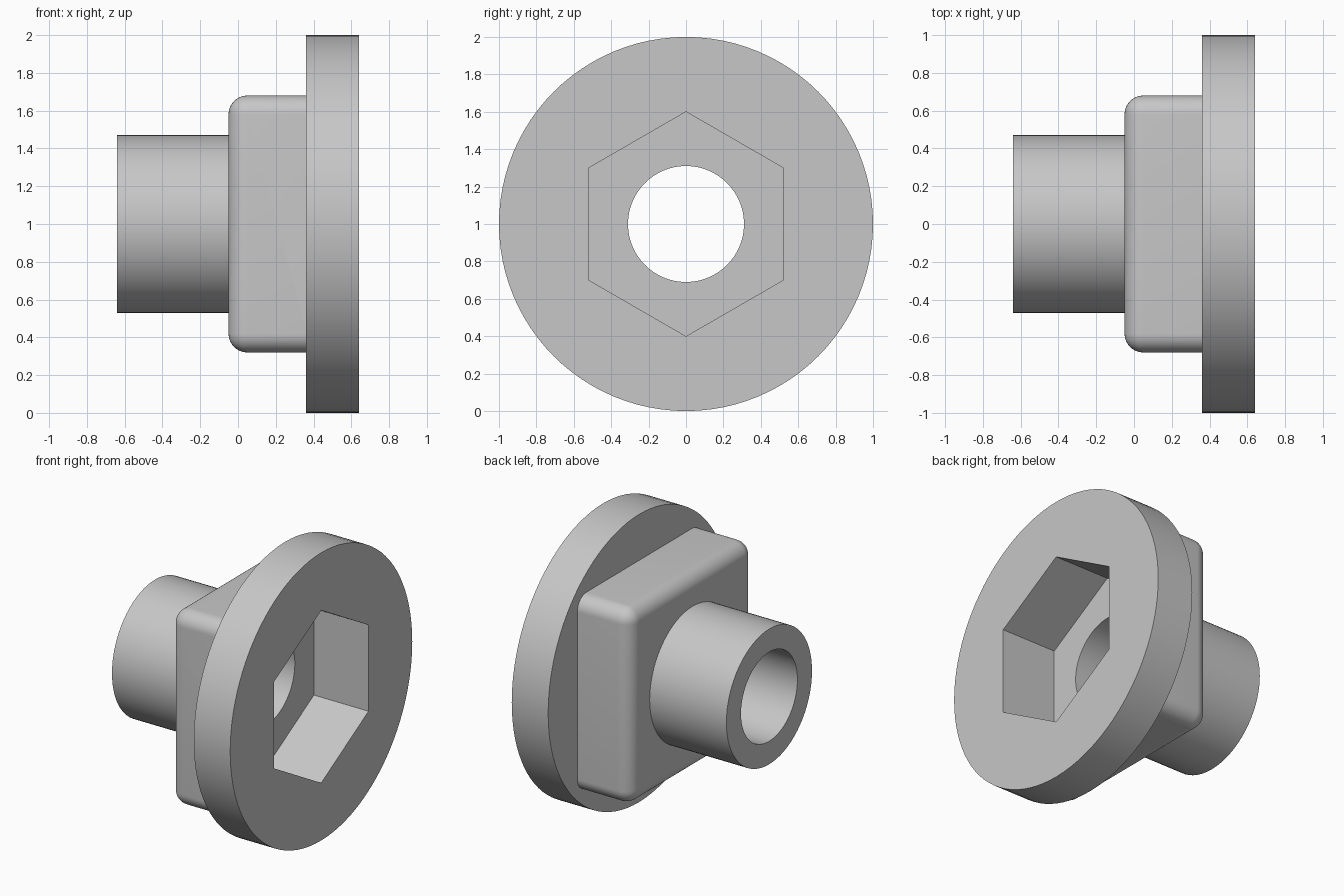
import bpy, bmesh
from math import sin, cos, tau, radians
from mathutils import Vector

cube = bpy.data.objects.get("Cube")
if cube:
    bpy.data.objects.remove(cube, do_unlink=True)

CENTRE_Z = 1.0
SEGMENTS = 96

grey = bpy.data.materials.new("plain grey")
grey.use_nodes = True
grey.diffuse_color = (0.57, 0.57, 0.57, 1)
grey.node_tree.nodes["Principled BSDF"].inputs["Base Color"].default_value = grey.diffuse_color


def add_object(name, bm):
    bmesh.ops.recalc_face_normals(bm, faces=bm.faces)
    mesh = bpy.data.meshes.new(name)
    bm.to_mesh(mesh)
    bm.free()
    mesh.materials.append(grey)
    obj = bpy.data.objects.new(name, mesh)
    bpy.context.collection.objects.link(obj)
    return obj


def prism(name, radius, x0, x1, sides=SEGMENTS):
    """Regular prism along x with one corner pointing straight up."""
    bm = bmesh.new()
    ring = [bm.verts.new((x0, radius * sin(tau * i / sides),
                          CENTRE_Z + radius * cos(tau * i / sides)))
            for i in range(sides)]
    base = bm.faces.new(ring)
    top = bmesh.ops.extrude_face_region(bm, geom=[base])["geom"]
    bmesh.ops.translate(bm, vec=(x1 - x0, 0, 0),
                        verts=[g for g in top if isinstance(g, bmesh.types.BMVert)])
    return add_object(name, bm)


def rounded_block(name, half, x0, x1, radius):
    """Square block, rounded everywhere except around its +x face."""
    bm = bmesh.new()
    bmesh.ops.create_cube(bm, size=1)
    bmesh.ops.scale(bm, vec=(x1 - x0, 2 * half, 2 * half), verts=bm.verts)
    bmesh.ops.translate(bm, vec=Vector(((x0 + x1) / 2, 0, CENTRE_Z)), verts=bm.verts)
    middle = (x0 + x1) / 2
    edges = [e for e in bm.edges if any(v.co.x < middle for v in e.verts)]
    bmesh.ops.bevel(bm, geom=edges, offset=radius, segments=10,
                    profile=0.5, affect="EDGES")
    return add_object(name, bm)


def combine(target, tool, operation):
    mod = target.modifiers.new(operation.title(), "BOOLEAN")
    mod.operation = operation
    mod.solver = "EXACT"
    mod.object = tool
    bpy.context.view_layer.objects.active = target
    bpy.ops.object.modifier_apply(modifier=mod.name)
    bpy.data.objects.remove(tool, do_unlink=True)


# Solid parts: round flange, square block and tube, overlapping slightly
fitting = prism("flanged_fitting", 1.0, 0.36, 0.64)
combine(fitting, rounded_block("square_block", 0.68, -0.05, 0.45, 0.1), "UNION")
combine(fitting, prism("tube", 0.47, -0.64, 0.1), "UNION")

# Hexagonal pocket in the flange face and a round bore right through
combine(fitting, prism("hex_pocket", 0.6, 0.22, 0.8, sides=6), "DIFFERENCE")
combine(fitting, prism("bore", 0.31, -0.8, 0.8), "DIFFERENCE")

# Smooth curved walls, crisp rims
bpy.ops.object.select_all(action="DESELECT")
fitting.select_set(True)
bpy.context.view_layer.objects.active = fitting
bpy.ops.object.shade_smooth_by_angle(angle=radians(30))
